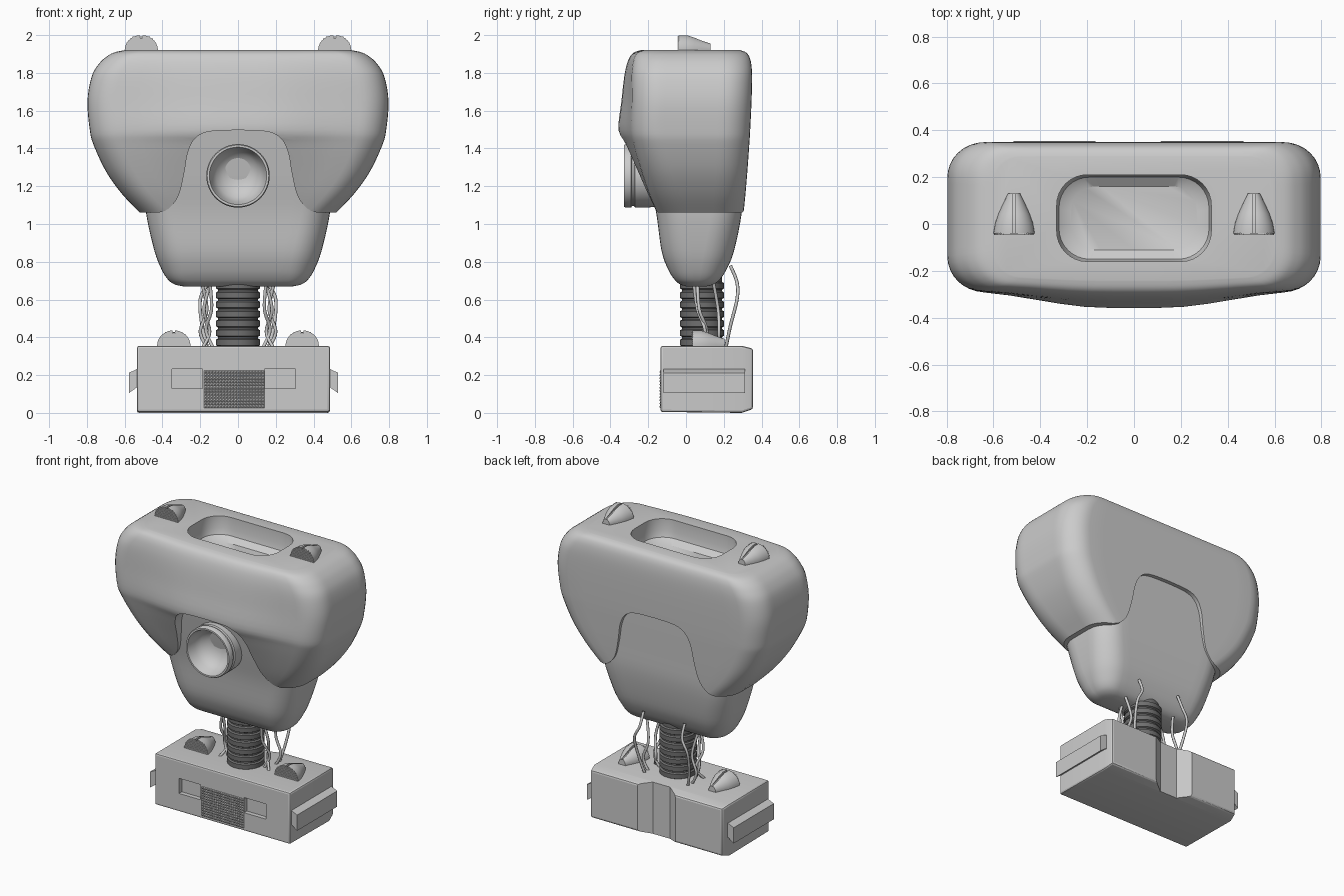
import bpy, bmesh, math
from mathutils import Vector

if "Cube" in bpy.data.objects:
    bpy.data.objects.remove(bpy.data.objects["Cube"])


def loft(name, rings, angle=35):
    """Skin a list of equal-length closed rings and cap both ends."""
    bm = bmesh.new()
    vs = [[bm.verts.new(p) for p in r] for r in rings]
    n = len(rings[0])
    for a, b in zip(vs, vs[1:]):
        for i in range(n):
            bm.faces.new((a[i], a[(i + 1) % n], b[(i + 1) % n], b[i]))
    bm.faces.new(vs[0])
    bm.faces.new(vs[-1])
    bmesh.ops.recalc_face_normals(bm, faces=bm.faces)
    me = bpy.data.meshes.new(name)
    bm.to_mesh(me)
    bm.free()
    ob = bpy.data.objects.new(name, me)
    bpy.context.collection.objects.link(ob)
    smooth(ob, angle)
    return ob


def activate(ob):
    bpy.ops.object.select_all(action='DESELECT')
    ob.select_set(True)
    bpy.context.view_layer.objects.active = ob


def smooth(ob, angle=35):
    activate(ob)
    bpy.ops.object.shade_smooth_by_angle(angle=math.radians(angle))


def prism(name, pts, y0, y1):
    return loft(name, [[(x, y, z) for x, z in pts] for y in (y0, y1)])


def box(name, x0, x1, y0, y1, z0, z1):
    return prism(name, [(x0, z0), (x1, z0), (x1, z1), (x0, z1)], y0, y1)


def cut(ob, cutter):
    m = ob.modifiers.new("cut", 'BOOLEAN')
    m.object, m.operation, m.solver = cutter, 'DIFFERENCE', 'EXACT'
    activate(ob)
    bpy.ops.object.modifier_apply(modifier=m.name)
    bpy.data.objects.remove(cutter)


def spline(rows, steps):
    """Catmull-Rom through rows of numbers."""
    rows = [Vector(r) for r in rows]
    out = []
    for i in range(len(rows) - 1):
        p0, p1 = rows[max(i - 1, 0)], rows[i]
        p2, p3 = rows[i + 1], rows[min(i + 2, len(rows) - 1)]
        for s in range(steps):
            t = s / steps
            out.append(p1 + ((p2 - p0) * t + (2 * p0 - 5 * p1 + 4 * p2 - p3) * t * t
                             + (3 * p1 - p0 - 3 * p2 + p3) * t ** 3) * 0.5)
    return out + [rows[-1]]


def rounded(w, y0, y1, r, z, bulge=0):
    """Rounded rectangle at height z; the front pushes out by bulge in the middle."""
    r = min(r, w * .95, (y1 - y0) * .48)
    corners = [(w - r, y1 - r, 0), (r - w, y1 - r, 90), (r - w, y0 + r, 180), (w - r, y0 + r, 270)]
    arcs = [[Vector((cx + r * math.cos(math.radians(a + 90 * k / 8)),
                     cy + r * math.sin(math.radians(a + 90 * k / 8)), z)) for k in range(9)]
            for cx, cy, a in corners]
    pts = []
    for i, arc in enumerate(arcs):
        nxt = arcs[(i + 1) % 4][0]
        pts += arc + [arc[-1].lerp(nxt, k / 12) for k in range(1, 12)]
    for p in pts:
        if p.y < (y0 + y1) / 2:
            t = min(1, max(0, (abs(p.x) - .12) / .6))
            p.y -= bulge * (1 - t * t * (3 - 2 * t)) * min(1, ((y0 + y1) / 2 - p.y) / .2)
    return pts


def lathe(name, prof, origin, axis, n=48):
    rings = []
    for r, h in prof:
        ring = []
        for i in range(n):
            a = math.tau * i / n
            c, s = r * math.cos(a), r * math.sin(a)
            ring.append(Vector(origin) + Vector((c, h, s) if axis == 'Y' else (c, s, h)))
        rings.append(ring)
    return loft(name, rings)


# Outer head shell: z, half width, front, back, corner radius, front bulge
shell_rows = [(1.06, .52, -.15, .305, .15, .005), (1.16, .615, -.19, .315, .15, .015),
              (1.28, .70, -.23, .325, .15, .03), (1.42, .765, -.272, .335, .15, .052),
              (1.50, .785, -.288, .34, .15, .07), (1.65, .797, -.287, .347, .15, .055),
              (1.78, .775, -.285, .35, .15, .042), (1.85, .735, -.277, .345, .15, .035),
              (1.89, .69, -.264, .333, .14, .03), (1.91, .65, -.247, .315, .13, .025),
              (1.92, .60, -.22, .288, .12, .02)]
shell = loft("head_shell", [rounded(w, a, b, r, z, u) for z, w, a, b, r, u in spline(shell_rows, 4)])

# Arched notch in the shell, front and back
half = spline([(.43, 1.058), (.37, 1.08), (.315, 1.15), (.285, 1.27), (.265, 1.38),
               (.225, 1.455), (.15, 1.49), (0, 1.497)], 5)
arch = [(.43, 1.0)] + [tuple(p) for p in half]
arch += [(-x, z) for x, z in reversed(arch[:-1])]
cut(shell, prism("notch_cutter", arch, -.6, .6))

# Hollow in the top
cut(shell, loft("hollow_cutter", [rounded(.27, -.11, .16, .1, 1.77), rounded(.32, -.15, .20, .13, 1.80),
                                  rounded(.33, -.16, .21, .13, 1.84), rounded(.33, -.16, .21, .13, 2.0)]))
smooth(shell)

# Inner head body below and behind the shell
body_rows = [(.67, .29, 0, .11, .05, 0), (.68, .335, -.03, .145, .08, 0), (.705, .37, -.06, .178, .1, 0),
             (.76, .405, -.095, .215, .13, 0), (.86, .443, -.13, .255, .15, 0),
             (1.06, .487, -.158, .295, .15, 0), (1.25, .50, -.20, .305, .15, 0),
             (1.55, .50, -.26, .315, .15, 0)]
loft("head_body", [rounded(w, a, b, r, z) for z, w, a, b, r, u in spline(body_rows, 4)])

# Single lens with a concave bowl
lathe("lens", [(.15, -.12), (.16, -.14), (.168, -.2), (.168, -.27), (.16, -.275), (.16, -.285), (.168, -.29),
               (.168, -.32), (.163, -.329), (.152, -.329), (.148, -.32), (.138, -.27), (.115, -.235),
               (.08, -.21), (.04, -.198), (.001, -.195)], (0, 0, 1.255), 'Y')

# Ribbed neck
prof = [(.105, .34)]
for i in range(7):
    z = .352 + i * .05
    prof += [(.105, z), (.116, z + .006), (.116, z + .036), (.105, z + .042)]
neck = lathe("neck", prof + [(.105, .72)], (0, .085, 0), 'Z')
dark = bpy.data.materials.new("dark_rubber")
dark.diffuse_color = (.16, .16, .16, 1)
dark.use_nodes = True
dark.node_tree.nodes["Principled BSDF"].inputs["Base Color"].default_value = dark.diffuse_color
neck.data.materials.append(dark)


# Tapered lamp housing with a centre groove and a slatted front
def lamp(name, cx, y, z):
    rings = []
    for dy, r, h in [(0, .088, .08), (.045, .08, .08), (.085, .066, .067), (.12, .05, .052), (.17, .026, .035)]:
        arc = [(r * math.cos(math.radians(a)), h * math.sin(math.radians(a))) for a in range(0, 82, 9)]
        side = [(r, -.015)] + arc + [(.007, h * .99), (.007, h * .8)]
        ring = side + [(-a, b) for a, b in reversed(side)]
        rings.append([(cx + a, y + dy, z + b) for a, b in ring])
    loft(name, rings)
    for k in range(7):
        h = .004 + k * .0105
        w = .086 * math.sqrt(1 - (h / .08) ** 2)
        box(name + "_slat", cx - w, cx + w, y - .006, y + .002, z + h, z + h + .005)


for sx in (-1, 1):
    lamp("head_lamp", sx * .512, -.04, 1.92)
    lamp("base_lamp", sx * .34, .035, .357)

# Loose cables around the neck
cables = [[(.13, .09, .34), (.17, .10, .44), (.14, .06, .55), (.15, .04, .70)],
          [(.19, .06, .34), (.15, .11, .43), (.18, .07, .55), (.14, .06, .70)],
          [(.16, .17, .34), (.20, .175, .43), (.165, .17, .55), (.20, .14, .72)],
          [(.16, .21, .34), (.19, .235, .46), (.20, .27, .60), (.16, .27, .69), (.155, .235, .78)]]
for sx in (-1, 1):
    for pts in cables:
        cu = bpy.data.curves.new("cable", 'CURVE')
        cu.dimensions, cu.bevel_depth, cu.bevel_resolution = '3D', .009, 2
        path = spline(pts, 6)
        sp = cu.splines.new('POLY')
        sp.points.add(len(path) - 1)
        for q, p in zip(sp.points, path):
            q.co = (sx * p.x, p.y, p.z, 1)
        ob = bpy.data.objects.new("cable", cu)
        bpy.context.collection.objects.link(ob)
        activate(ob)
        bpy.ops.object.convert(target='MESH')

# Base block with sloped back
X0, X1 = -.535, .487
base = loft("base", [[(a, y, c), (b, y, c), (b, y, d), (a, y, d)] for y, a, b, c, d in
                     [(-.135, X0, X1, .005, .355), (.295, X0, X1, 0, .355), (.355, X0 + .015, X1 - .015, .02, .34)]])
bev = base.modifiers.new("bevel", 'BEVEL')
bev.width, bev.segments = .012, 2
activate(base)
bpy.ops.object.modifier_apply(modifier=bev.name)
for a, b in [(-.35, -.187), (.14, .305)]:
    cut(base, box("slot_cutter", a, b, -.2, -.105, .13, .233))
wedge = [(-.19, .37), (-.09, .30), (.04, .30), (.14, .37)]
cut(base, loft("back_cutter", [[(x, y, z) for x, y in wedge] for z in (-.1, .5)]))
smooth(base, 30)

# Studded grille on the base front
bm = bmesh.new()
bmesh.ops.create_grid(bm, x_segments=20, y_segments=12, size=.5)
bmesh.ops.poke(bm, faces=bm.faces, offset=.006)
for v in bm.verts:
    v.co = Vector((-.02 + v.co.x * .32, -.1355 - v.co.z, .125 + v.co.y * .2))
bmesh.ops.recalc_face_normals(bm, faces=bm.faces)
me = bpy.data.meshes.new("base_grille")
bm.to_mesh(me)
bm.free()
bpy.context.collection.objects.link(bpy.data.objects.new("base_grille", me))

# Side clips
for x, s in ((X1, 1), (X0, -1)):
    prism("side_clip", [(x - s * .02, .235), (x, .232), (x + s * .043, .212), (x + s * .043, .105),
                        (x, .135), (x - s * .02, .135)], -.12, .312)
